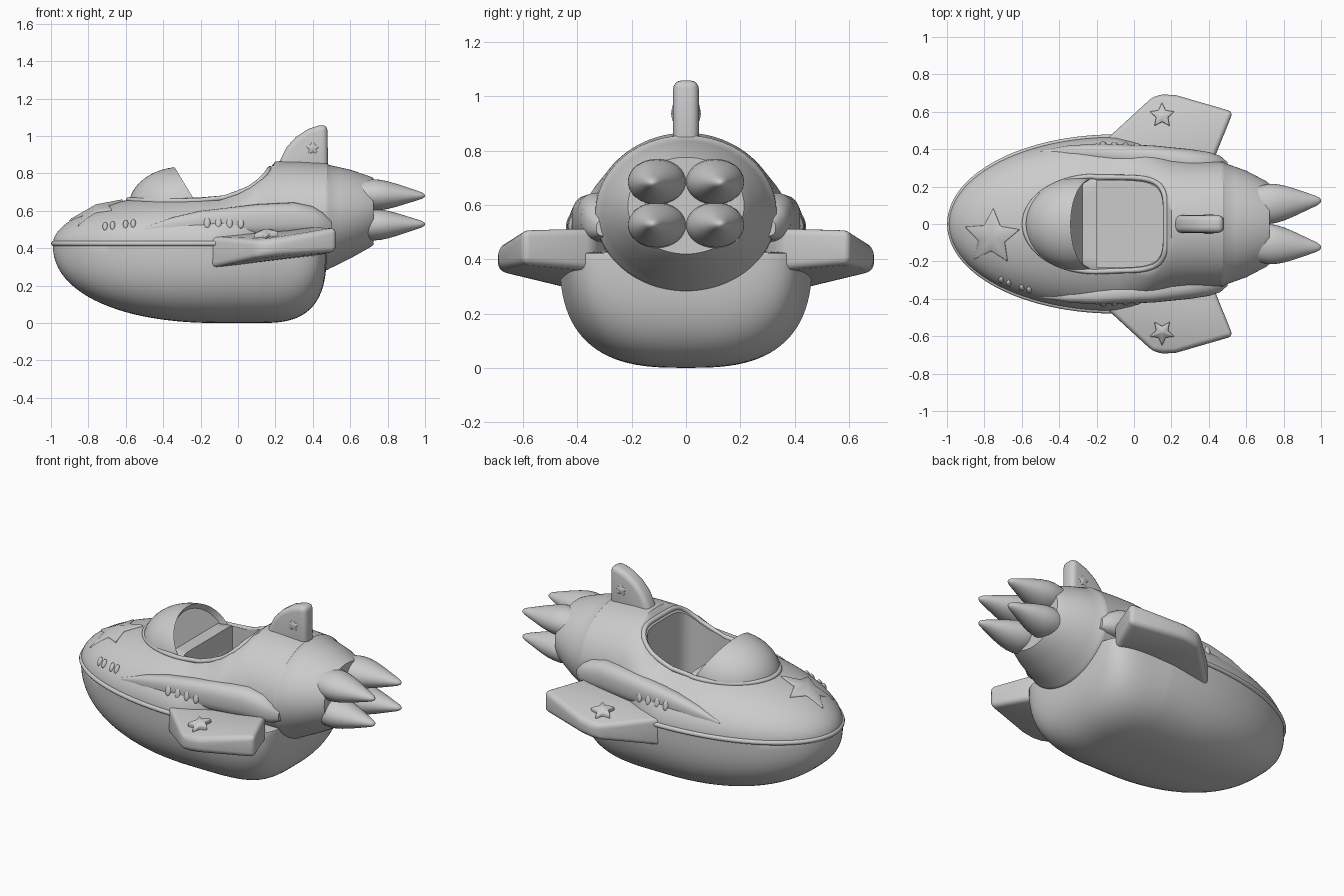
import bpy, bmesh, math
from mathutils import Vector
from math import sin, cos, pi, radians

if "Cube" in bpy.data.objects:
    bpy.data.objects.remove(bpy.data.objects["Cube"])


def mesh_object(name, verts, faces, bevel=0.0):
    me = bpy.data.meshes.new(name)
    me.from_pydata([tuple(v) for v in verts], [], faces)
    bm = bmesh.new()
    bm.from_mesh(me)
    bmesh.ops.recalc_face_normals(bm, faces=bm.faces)
    bm.to_mesh(me)
    bm.free()
    ob = bpy.data.objects.new(name, me)
    bpy.context.collection.objects.link(ob)
    if bevel:
        m = ob.modifiers.new("round", 'BEVEL')
        m.width, m.segments, m.limit_method, m.angle_limit = bevel, 4, 'ANGLE', radians(25)
    return ob


def loft(name, rings, bevel=0.0):
    n, k = len(rings[0]), len(rings)
    faces = [(i * n + j, i * n + (j + 1) % n, (i + 1) * n + (j + 1) % n, (i + 1) * n + j)
             for i in range(k - 1) for j in range(n)]
    faces += [tuple(range(n)), tuple(range((k - 1) * n, k * n))]
    return mesh_object(name, [p for r in rings for p in r], faces, bevel)


def spow(v, e):
    return math.copysign(abs(v) ** e, v)


def lerp(keys, x):
    if x <= keys[0][0]:
        return keys[0][1:]
    for a, b in zip(keys, keys[1:]):
        if x <= b[0]:
            t = (x - a[0]) / (b[0] - a[0])
            return tuple(p + (q - p) * t for p, q in zip(a[1:], b[1:]))
    return keys[-1][1:]


def tube(name, pts, r, cyclic):
    cu = bpy.data.curves.new(name, 'CURVE')
    cu.dimensions, cu.bevel_depth, cu.bevel_resolution = '3D', r, 3
    sp = cu.splines.new('POLY')
    sp.points.add(len(pts) - 1)
    for p, q in zip(sp.points, pts):
        p.co = (*q, 1)
    sp.use_cyclic_u = cyclic
    ob = bpy.data.objects.new(name, cu)
    bpy.context.collection.objects.link(ob)


def oval(name, loc, scale, tilt=(0, 0, 0)):
    bpy.ops.mesh.primitive_uv_sphere_add(segments=20, ring_count=12, location=loc, rotation=tilt)
    ob = bpy.context.object
    ob.name, ob.scale = name, scale
    return ob


ANG = [2 * pi * i / 96 for i in range(96)]
ZR = 0.42  # height of the hull rim

# lower hull: elliptical bow, squarer rounded stern
rings = []
def hull_ring(x, w, d):
    return [(x, w * spow(cos(a), 0.7), ZR - d * abs(sin(a)) ** 0.75 if sin(a) < 0 else ZR + 0.01 * sin(a))
            for a in ANG]
for i in range(1, 25):
    a = pi / 2 * i / 24
    t = cos(a)
    rings.append(hull_ring(-0.1 - 0.89 * t, 0.465 * sin(a), ZR * (1 - t ** 2.2) ** 0.4545))
for i in range(0, 21):
    u = sin(pi / 2 * i / 20) if i < 20 else 0.9995
    rings.append(hull_ring(0.1 + 0.375 * u, (0.465 - 0.05 * u) * (1 - u ** 6) ** (1 / 6),
                           ZR * (1 - u ** 3) ** (1 / 3)))
hull = loft("lower_hull", rings)

# upper body: domed deck flowing into the engine barrel (x, half width, centre, up, down)
BODY = [(-0.1, .465, .42, .285, .1), (0, .44, .43, .32, .12), (.1, .40, .47, .36, .17),
        (.2, .355, .53, .335, .24), (.3, .337, .565, .30, .28), (.475, .333, .57, .285, .287),
        (.487, .325, .57, .275, .28), (.6, .285, .58, .24, .235), (.705, .23, .592, .192, .188),
        (.725, .214, .597, .178, .178)]
CLIP = [(-0.45, .675), (-.2, .67), (-.08, .68), (0, .695), (.06, .72), (.11, .755), (.15, .795),
        (.18, .84), (.2, .864), (.22, .9)]


def body(x):
    w, zc, hu, hd = lerp(BODY, x)
    if x < -0.1:
        s = max(1 - ((x + 0.1) / 0.89) ** 2, 1e-4) ** 0.5
        w, hu, hd = w * s, hu * s, hd * s
    return w, zc, hu, hd, lerp(CLIP, x)[0]


def deck_z(x, y):
    w, zc, hu, _, clip = body(x)
    return min(clip, zc + hu * max(0, 1 - (y / w) ** 2) ** 0.5)


xs = [-0.1 - 0.89 * cos(pi / 2 * i / 24) for i in range(1, 24)]
xs += [-0.1 + 0.02 * i for i in range(17)] + [.26, .3, .38, .465, .475, .487, .54, .6, .66, .705, .725]
rings = []
for x in xs:
    w, zc, hu, hd, clip = body(x)
    rings.append([(x, w * cos(a), min(clip, zc + (hu if sin(a) > 0 else hd) * sin(a))) for a in ANG])
upper = loft("upper_body", rings)

# trim band along the rim
tube("rim_trim", [(-0.1 - 0.885 * sin(a), 0.465 * cos(a), ZR + 0.005)
                  for a in [pi * i / 64 for i in range(65)]], 0.014, False)

# windshield: half dome cut by a slanted plane with a recessed back
bm = bmesh.new()
bmesh.ops.create_uvsphere(bm, u_segments=48, v_segments=32, radius=1)
for v in bm.verts:
    v.co = Vector((-0.30 + 0.285 * v.co.x, 0.25 * v.co.y, 0.62 + 0.215 * v.co.z))
nrm = Vector((0.165, 0, 0.1)).normalized()
bmesh.ops.bisect_plane(bm, geom=bm.verts[:] + bm.edges[:] + bm.faces[:], plane_co=(-0.34, 0, 0.835),
                       plane_no=nrm, clear_outer=True)
cap = bmesh.ops.contextual_create(bm, geom=[e for e in bm.edges if e.is_boundary])["faces"]
bmesh.ops.inset_region(bm, faces=cap, thickness=0.018)
bmesh.ops.translate(bm, verts=list({v for f in cap for v in f.verts}), vec=nrm * -0.03)
bmesh.ops.recalc_face_normals(bm, faces=bm.faces)
me = bpy.data.meshes.new("windshield")
bm.to_mesh(me)
bm.free()
windshield = bpy.data.objects.new("windshield", me)
bpy.context.collection.objects.link(windshield)

# cockpit well
outline = [(-0.2, -0.232)] + [(-0.2 + 0.355 * spow(cos(a), 0.4), 0.232 * spow(sin(a), 0.4))
                              for a in [-pi / 2 + pi * i / 40 for i in range(1, 40)]] + [(-0.2, 0.232)]
cutter = loft("cockpit_cutter", [[(x, y, z) for x, y in outline] for z in (0.3, 1.2)])
cutter.hide_render = True
cutter.hide_set(True)
for ob in (hull, upper, windshield):
    m = ob.modifiers.new("cockpit", 'BOOLEAN')
    m.operation, m.solver, m.object = 'DIFFERENCE', 'EXACT', cutter

# raised lip around windshield and cockpit
lip = []
for i in range(96):
    a = 2 * pi * i / 96
    c, s = cos(a), sin(a)
    x, y = (-0.2 + 0.37 * spow(c, 0.4), 0.25 * spow(s, 0.4)) if c > 0 else (-0.2 + 0.385 * c, 0.255 * s)
    lip.append((x, y, deck_z(x, y)))
tube("cockpit_lip", lip, 0.014, True)

# four tapered exhaust flames
for sy in (-1, 1):
    for sz in (-1, 1):
        rings = []
        for x, r in ((.66, .9), (.72, 1), (.76, .97), (.80, .88), (.85, .72), (.9, .53), (.95, .34),
                     (.98, .22), (.995, .12), (1, .03)):
            t = max(0, (x - .72) / .28)
            rings.append([(x, sy * (.107 + .018 * t) + .107 * r * cos(a),
                           .605 + sz * (.08 - .004 * t) + .084 * r * sin(a)) for a in ANG[::3]])
        loft("exhaust_flame", rings)

# tail fin
prof = [(.2, .80), (.225, .87), (.26, .94), (.31, .995), (.37, 1.035), (.43, 1.056), (.478, 1.06), (.482, .80)]
loft("tail_fin", [[(x, y, z) for x, z in prof] for y in (-.047, .047)], 0.03)


def star(name, r, place, turn=0.0):
    pts = [((r if i % 2 == 0 else r * .48), turn + pi * i / 5) for i in range(10)]
    uv = [(q * cos(a), q * sin(a)) for q, a in pts]
    verts = [place(u, v, -.03) for u, v in uv] + [place(u, v, .01) for u, v in uv]
    verts.append(place(0, 0, .028))
    faces = [tuple(range(10))]
    for i in range(10):
        j = (i + 1) % 10
        faces += [(i, j, 10 + j, 10 + i), (10 + i, 10 + j, 20)]
    mesh_object(name, verts, faces, 0.006)


star("nose_star", .155, lambda u, v, h: (-.76 + u, -.07 + v, deck_z(-.76 + u, -.07 + v) + h), pi / 2 - .05)

# mirrored side parts
WING = [(-.155, .36), (-.15, .45), (.1, .68), (.15, .692), (.22, .69), (.53, .60), (.425, .34), (.3, .28)]


def wing_z(x, y):
    tip = max(0, (y - .56) / .13)
    return .29 + .12 * (x + .15) + .03 * tip, .465 + .09 * (x + .15) - .05 * tip


for s in (-1, 1):
    loft("wing", [[(x, s * y, wing_z(x, y)[k]) for x, y in WING] for k in (0, 1)], 0.028)
    star("wing_star", .07, lambda u, v, h: (.15 + u, s * (.58 + v), wing_z(.15 + u, .58 + v)[1] + h * .7), pi / 2)
    star("fin_star", .045, lambda u, v, h: (.4 + u, s * (.045 + h * .4), .935 + v), pi / 2)
    # fairing above the wing root
    fair = [(-.5, .385, .50, .01, .01), (-.35, .385, .52, .035, .045), (-.2, .38, .535, .05, .065),
            (.1, .355, .55, .065, .085), (.3, .32, .555, .08, .09), (.4, .305, .545, .08, .08),
            (.46, .30, .53, .065, .06), (.5, .30, .515, .03, .03)]
    loft("side_fairing", [[(x, s * (y + ry * spow(cos(a), .8)), z + rz * spow(sin(a), .8)) for a in ANG[::3]]
                          for x, y, z, ry, rz in fair])
    for i in range(4):
        oval("side_vent", (-.165 + .06 * i, s * (.424 - .003 * i), .54), (.018, .014, .036), (s * .35, 0, 0))

# small raised marks on one side of the nose
for x in (-.71, -.67, -.60, -.56):
    w, zc, hu, _, _ = body(x)
    z = .518 + (x + .7) * .1
    oval("nose_mark", (x, -w * (1 - ((z - zc) / hu) ** 2) ** .5, z), (.014, .014, .026), (-.5, 0, 0))

# bake modifiers and smooth the shading
for ob in [o for o in bpy.data.objects if o.type == 'MESH' and o != cutter]:
    bpy.ops.object.select_all(action='DESELECT')
    bpy.context.view_layer.objects.active = ob
    ob.select_set(True)
    for m in list(ob.modifiers):
        bpy.ops.object.modifier_apply(modifier=m.name)
    bpy.ops.object.shade_smooth_by_angle(angle=radians(35))
